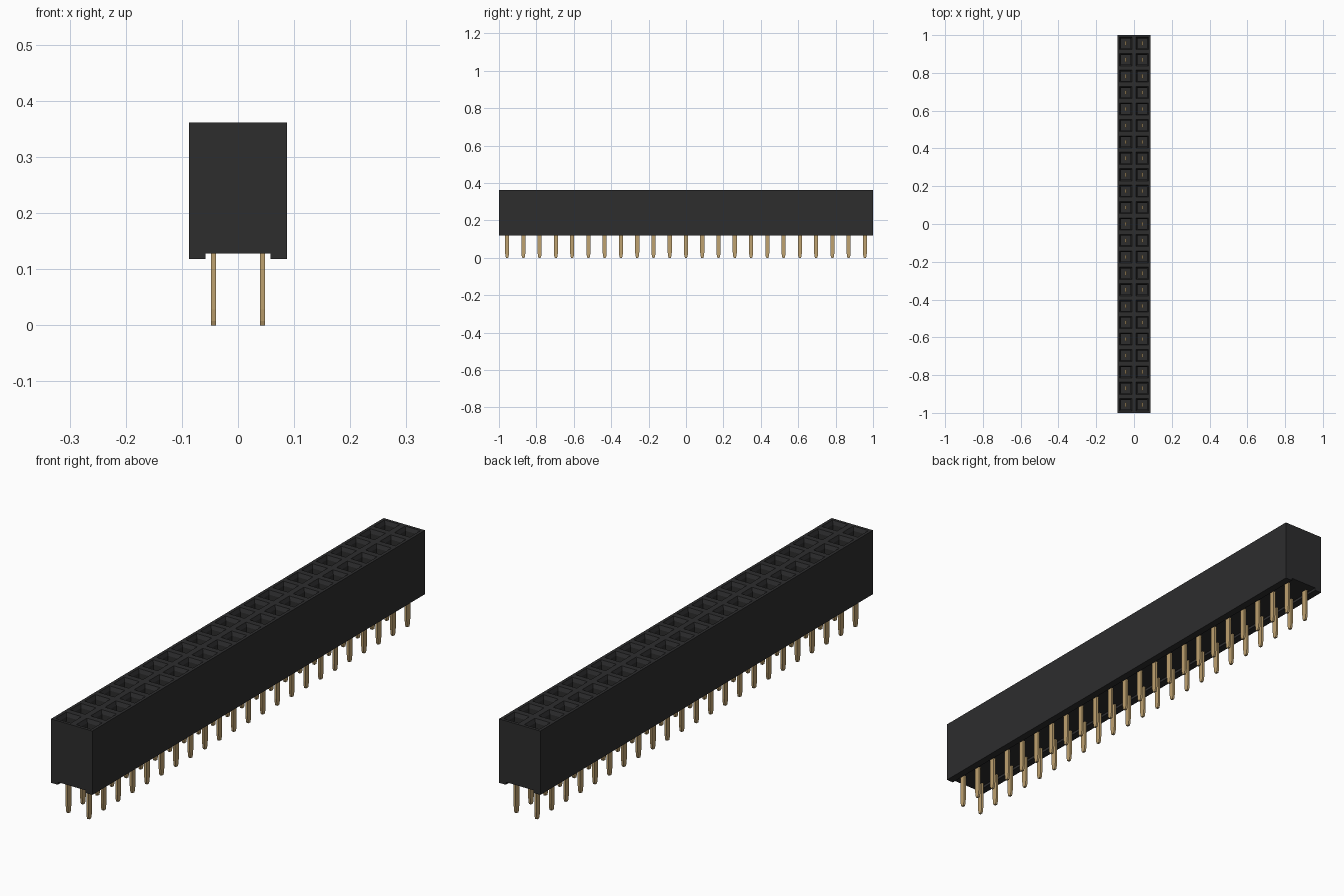
import bpy, bmesh
from mathutils import Vector

if "Cube" in bpy.data.objects:
    bpy.data.objects.remove(bpy.data.objects["Cube"], do_unlink=True)

ROWS = 23
PITCH = 2.0 / ROWS
TOP, FOOT, GROOVE = 0.361, 0.118, 0.128


def material(name, rgb):
    m = bpy.data.materials.new(name)
    m.use_nodes = True
    m.diffuse_color = (*rgb, 1)
    bsdf = next(n for n in m.node_tree.nodes if n.type == 'BSDF_PRINCIPLED')
    bsdf.inputs["Base Color"].default_value = (*rgb, 1)
    return m


def finish(name, bm, mat):
    bmesh.ops.recalc_face_normals(bm, faces=bm.faces)
    mesh = bpy.data.meshes.new(name)
    bm.to_mesh(mesh)
    bm.free()
    mesh.materials.append(mat)
    obj = bpy.data.objects.new(name, mesh)
    bpy.context.collection.objects.link(obj)
    return obj


black = material("black plastic", (0.026, 0.026, 0.027))
gold = material("gold metal", (0.52, 0.36, 0.16))

# Housing: cross-section with a shallow groove underneath, swept along y
bm = bmesh.new()
P = PITCH
section = [(-P, TOP), (-P, FOOT), (-0.058, FOOT), (-0.058, GROOVE),
           (0.058, GROOVE), (0.058, FOOT), (P, FOOT), (P, TOP), (0, TOP)]
rings = [[bm.verts.new((x, -1 + j * PITCH, z)) for x, z in section]
         for j in range(ROWS + 1)]
sockets = []
n = len(section)
for a, b in zip(rings, rings[1:]):
    for i in range(n):
        k = (i + 1) % n
        face = bm.faces.new((a[i], b[i], b[k], a[k]))
        if i >= n - 2:
            sockets.append(face)
bm.faces.new(rings[0])
bm.faces.new(rings[-1])
bmesh.ops.recalc_face_normals(bm, faces=bm.faces)

# Sockets: square mouth, sloping lead-in, then a straight shaft
bmesh.ops.inset_individual(bm, faces=sockets, thickness=0.016)
bmesh.ops.inset_individual(bm, faces=sockets, thickness=0.009, depth=-0.014)
bmesh.ops.inset_individual(bm, faces=sockets, thickness=0.0005, depth=-0.19)
finish("housing", bm, black)

# Pins: flat strips with a rounded taper at the lower tip
half = [(0.0055, 0), (0.0085, 0.008), (0.011, 0.028), (0.011, 0.25)]
outline = half + [(-y, z) for y, z in reversed(half)]
for side, sx in (("left", 1), ("right", -1)):
    bm = bmesh.new()
    for j in range(ROWS):
        yc = -1 + (j + 0.5) * PITCH
        x0 = sx * PITCH / 2 - 0.0043
        face = bm.faces.new([bm.verts.new((x0, yc + y, z)) for y, z in outline])
        ext = bmesh.ops.extrude_face_region(bm, geom=[face])
        verts = [g for g in ext["geom"] if isinstance(g, bmesh.types.BMVert)]
        bmesh.ops.translate(bm, verts=verts, vec=Vector((0.0086, 0, 0)))
        if face.is_valid and len(face.edges[0].link_faces) < 2:
            face.normal_flip()
    finish(side + "_pin_row", bm, gold)
